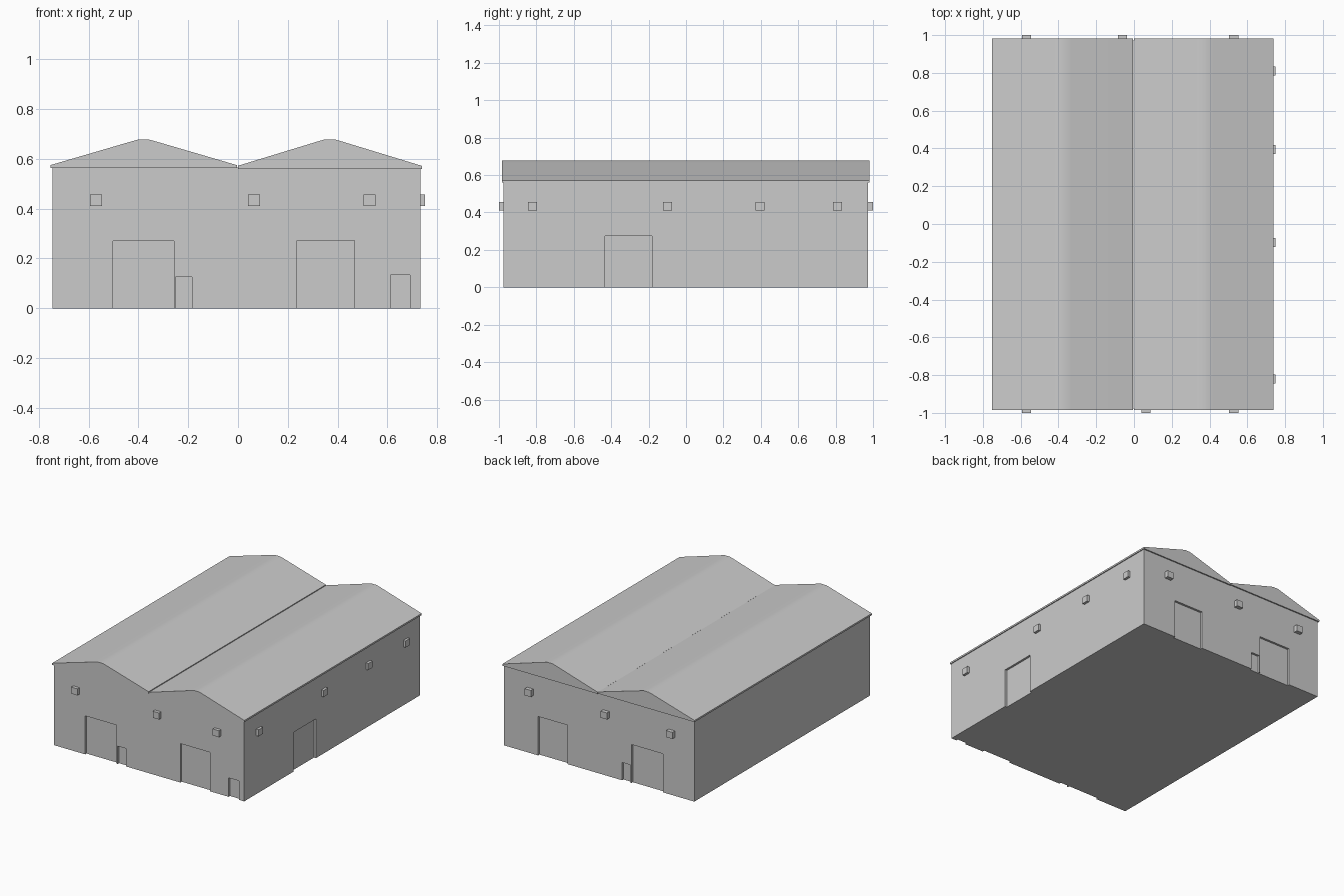
import bpy, bmesh

if "Cube" in bpy.data.objects:
    bpy.data.objects.remove(bpy.data.objects["Cube"])


def link_mesh(name, bm):
    bmesh.ops.recalc_face_normals(bm, faces=bm.faces)
    me = bpy.data.meshes.new(name)
    bm.to_mesh(me)
    bm.free()
    ob = bpy.data.objects.new(name, me)
    bpy.context.collection.objects.link(ob)
    return ob


def box(name, x, y, z):
    bm = bmesh.new()
    bmesh.ops.create_cube(bm, size=1)
    for v in bm.verts:
        v.co = [(r[0] + r[1]) / 2 + c * (r[1] - r[0]) for c, r in zip(v.co, (x, y, z))]
    return link_mesh(name, bm)


def extrude_y(name, profile, y0, y1):
    bm = bmesh.new()
    face = bm.faces.new([bm.verts.new((x, y0, z)) for x, z in profile])
    new = bmesh.ops.extrude_face_region(bm, geom=[face])["geom"]
    bmesh.ops.translate(bm, vec=(0, y1 - y0, 0),
                        verts=[g for g in new if isinstance(g, bmesh.types.BMVert)])
    return link_mesh(name, bm)


X0, X1, Y0, Y1 = -0.745, 0.732, -0.977, 0.972
D = 0.015   # door recess depth

# Main hall walls
walls = box("walls", (X0, X1), (Y0, Y1), (0, 0.565))

# Twin roofs with softly rounded ridges
def roof(name, xl, xr, base):
    eave, top = base + 0.012, 0.678
    c = (xl + xr) / 2
    rise = (top - eave) / ((xr - xl) / 2 - 0.022)
    side = top - 0.026 * rise
    prof = [(xl, base), (xr, base), (xr, eave), (c + 0.048, side), (c + 0.02, top),
            (c - 0.02, top), (c - 0.048, side), (xl, eave)]
    ob = extrude_y(name, prof, -0.984, 0.981)
    bpy.ops.object.select_all(action='DESELECT')
    ob.select_set(True)
    bpy.context.view_layer.objects.active = ob
    bpy.ops.object.shade_smooth_by_angle(angle=0.5)

roof("roof_left", -0.753, -0.005, 0.563)
roof("roof_right", -0.001, 0.738, 0.560)

# Recessed doorways
big_l, small_l = (-0.502, -0.257, 0.27), (-0.25, -0.185, 0.125)
big_r, small_r = (0.237, 0.467, 0.273), (0.612, 0.69, 0.133)
cuts = [((a, b), (Y0 - 0.1, Y0 + D), h) for a, b, h in (big_l, small_l, big_r, small_r)]
cuts += [((a, b), (Y1 - D, Y1 + 0.1), h) for a, b, h in (big_l, small_l, big_r)]
cuts += [((X1 - D, X1 + 0.1), (-0.433, -0.182), 0.275)]
for i, (x, y, h) in enumerate(cuts):
    cutter = box(f"door_cutter_{i}", x, y, (-0.1, h))
    cutter.hide_render = True
    cutter.hide_set(True)
    mod = walls.modifiers.new(f"door_{i}", 'BOOLEAN')
    mod.operation, mod.solver, mod.object = 'DIFFERENCE', 'EXACT', cutter

# Wall lamps
L = 0.024
for side, y, xs in (("front", (-1, Y0 + 0.002), (-0.57, 0.064, 0.528)),
                    ("back", (Y1 - 0.002, 1), (-0.57, -0.062, 0.528))):
    for i, x in enumerate(xs):
        box(f"lamp_{side}_{i}", (x - L, x + L), y, (0.41, 0.456))
for i, y in enumerate((-0.82, -0.098, 0.395, 0.81)):
    box(f"lamp_right_{i}", (X1 - 0.002, 0.75), (y - L, y + L), (0.41, 0.456))
